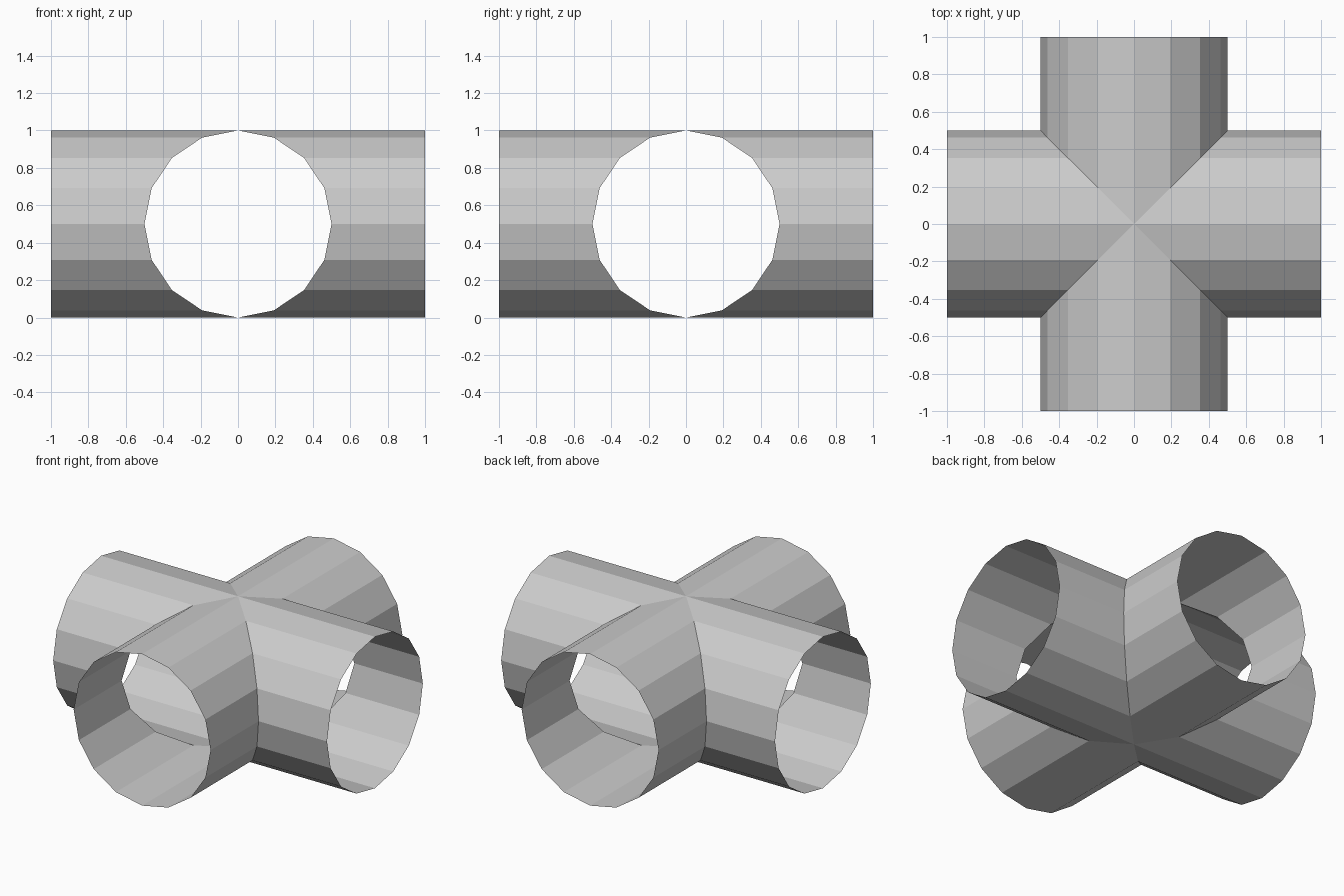
import bpy, bmesh
from math import sin, cos, pi
from mathutils import Matrix

if "Cube" in bpy.data.objects:
    bpy.data.objects.remove(bpy.data.objects["Cube"])

SIDES, R, REACH = 16, 0.5, 1.0
bm = bmesh.new()


def add_arm(turn):
    """One open pipe arm, mitred at 45 degrees where it meets its neighbours."""
    rot = Matrix.Rotation(turn, 3, 'Z')
    outer, inner = [], []
    for i in range(SIDES):
        a = 2 * pi * i / SIDES
        x, z = R * cos(a), R + R * sin(a)
        for ring, y in ((outer, -REACH), (inner, -abs(x))):
            v = bm.verts.new((x, y, z))
            v.co = rot @ v.co
            ring.append(v)
    for i in range(SIDES):
        j = (i + 1) % SIDES
        bm.faces.new((outer[i], inner[i], inner[j], outer[j]))


# four arms of the cross, welded along the mitre seams
for k in range(4):
    add_arm(k * pi / 2)
bmesh.ops.remove_doubles(bm, verts=bm.verts[:], dist=1e-4)

mesh = bpy.data.meshes.new("pipe_cross")
bm.to_mesh(mesh)
bm.free()
bpy.context.collection.objects.link(bpy.data.objects.new("pipe_cross", mesh))
